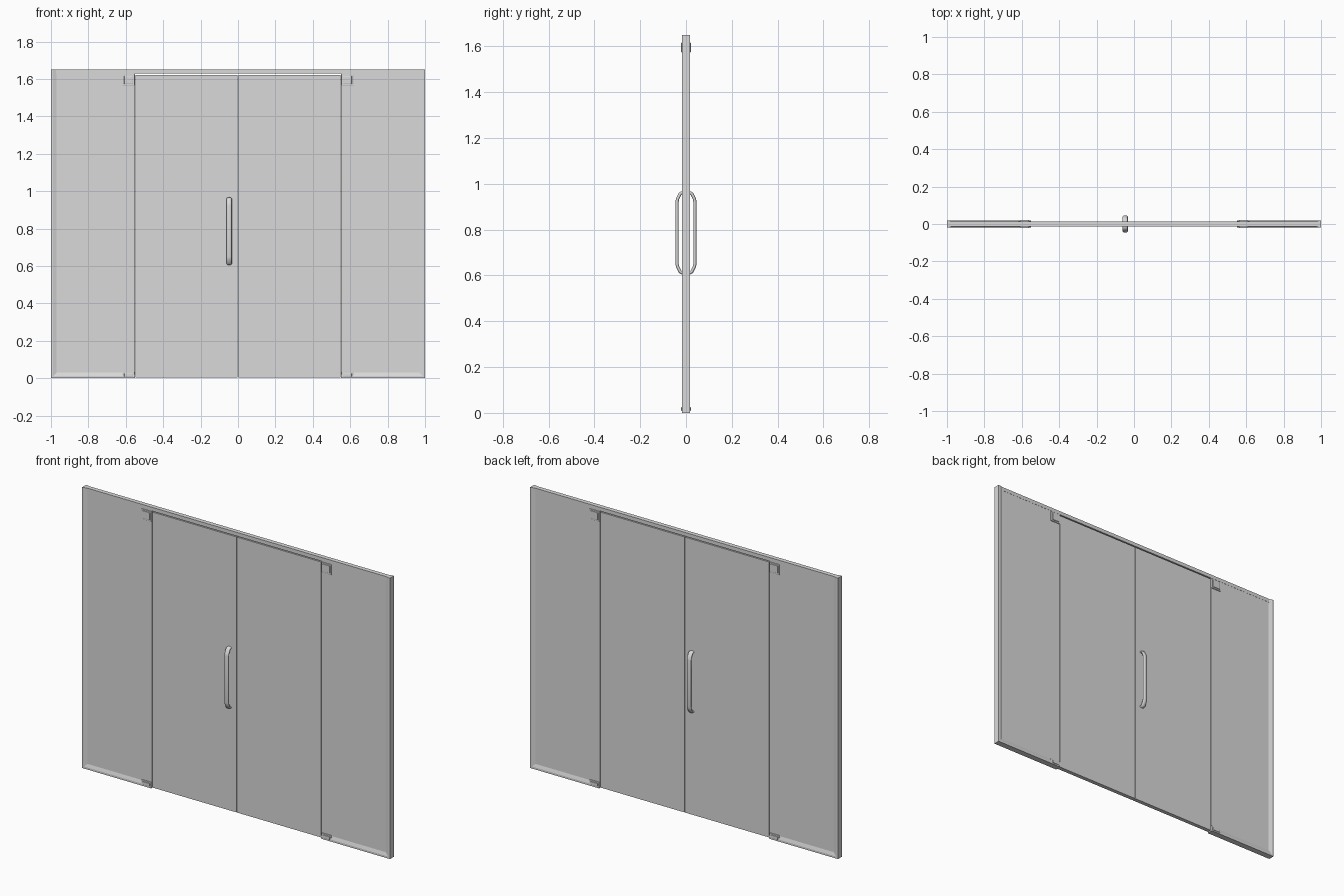
import bpy
import bmesh

cube = bpy.data.objects.get("Cube")
if cube:
    bpy.data.objects.remove(cube, do_unlink=True)

GREY = (0.7, 0.7, 0.7, 1)
grey = bpy.data.materials.new("satin_grey")
grey.use_nodes = True
grey.diffuse_color = GREY
grey.node_tree.nodes["Principled BSDF"].inputs["Base Color"].default_value = GREY

TOP = 1.65       # overall height
OPENING = 0.55   # half width of the double door
GLASS = 0.012    # half thickness of the panes
FRAME = 0.018    # half thickness of the channels
GAP = 0.002


def add_mesh(name, bm):
    bmesh.ops.recalc_face_normals(bm, faces=bm.faces)
    mesh = bpy.data.meshes.new(name)
    bm.to_mesh(mesh)
    bm.free()
    mesh.materials.append(grey)
    obj = bpy.data.objects.new(name, mesh)
    bpy.context.collection.objects.link(obj)
    return obj


def box(name, x0, x1, z0, z1, half_y, bevel=0):
    bm = bmesh.new()
    bmesh.ops.create_cube(bm, size=1)
    for v in bm.verts:
        v.co.x = x0 if v.co.x < 0 else x1
        v.co.z = z0 if v.co.z < 0 else z1
        v.co.y *= 2 * half_y
    obj = add_mesh(name, bm)
    if bevel:
        mod = obj.modifiers.new("Bevel", "BEVEL")
        mod.width = bevel
        mod.segments = 2
    return obj


def channel(name, start, end, place):
    """Tapered channel: profile of (depth from outer edge, half thickness)."""
    half = [(0, FRAME), (0.012, FRAME), (0.03, GLASS)]
    profile = half + [(d, -y) for d, y in reversed(half)]
    bm = bmesh.new()
    face = bm.faces.new([bm.verts.new(place(start, y, d)) for d, y in profile])
    shift = [b - a for a, b in zip(place(start, 0, 0), place(end, 0, 0))]
    out = bmesh.ops.extrude_face_region(bm, geom=[face], use_keep_orig=True)
    verts = [g for g in out["geom"] if isinstance(g, bmesh.types.BMVert)]
    bmesh.ops.translate(bm, verts=verts, vec=shift)
    return add_mesh(name, bm)


def pull_handle(name, side):
    """Flattened tube, bowed out from one face of the door."""
    upper = [(0.008, 0.961), (0.020, 0.960), (0.026, 0.955),
             (0.037, 0.933), (0.039, 0.922)]
    path = upper + [(y, 1.572 - z) for y, z in reversed(upper)]
    curve = bpy.data.curves.new(name, "CURVE")
    curve.dimensions = "3D"
    curve.bevel_depth = 0.007
    curve.bevel_resolution = 4
    curve.use_fill_caps = True
    spline = curve.splines.new("POLY")
    spline.points.add(len(path) - 1)
    for point, (y, z) in zip(spline.points, path):
        point.co = (0, side * y, z, 1)
    temp = bpy.data.objects.new(name, curve)
    bpy.context.collection.objects.link(temp)
    bpy.context.view_layer.update()
    bm = bmesh.new()
    bm.from_mesh(temp.to_mesh())
    temp.to_mesh_clear()
    bpy.data.objects.remove(temp, do_unlink=True)
    for v in bm.verts:
        v.co.x = v.co.x * 2 - 0.047
    for f in bm.faces:
        f.smooth = True
    return add_mesh(name, bm)


# Header rail over the full width
box("header_rail", -1, 1, 1.628, TOP, GLASS + 0.001)

for side, word in ((1, "left"), (-1, "right")):
    def span(name, a, b, z0, z1, half_y, bevel=0):
        return box(f"{word}_{name}", side * a, side * b, z0, z1, half_y, bevel)

    # Glass panes
    span("door", GAP, OPENING - GAP, 0.004, 1.622, GLASS)
    span("fixed_pane", OPENING + GAP, 0.99, 0, 1.63, GLASS)

    # Channels holding the fixed pane
    channel(f"{word}_floor_channel", OPENING + GAP, 1,
            lambda along, y, d: (side * along, y, d))
    channel(f"{word}_wall_channel", 0, TOP,
            lambda along, y, d: (side * (1 - d), y, along))

    # Pivot fittings: backing plate with a raised cover
    for level, z0, z1 in (("upper", 1.565, 1.625), ("lower", 0, 0.034)):
        span(f"{level}_pivot_plate", OPENING + GAP, 0.617, z0, z1, 0.017, 0.002)
        span(f"{level}_pivot_cover", 0.561, 0.609, max(z0 + 0.008, 0),
             z1 - 0.008, 0.021, 0.003)

# Pull handles on both faces of the right door
pull_handle("front_handle", -1)
pull_handle("back_handle", 1)
